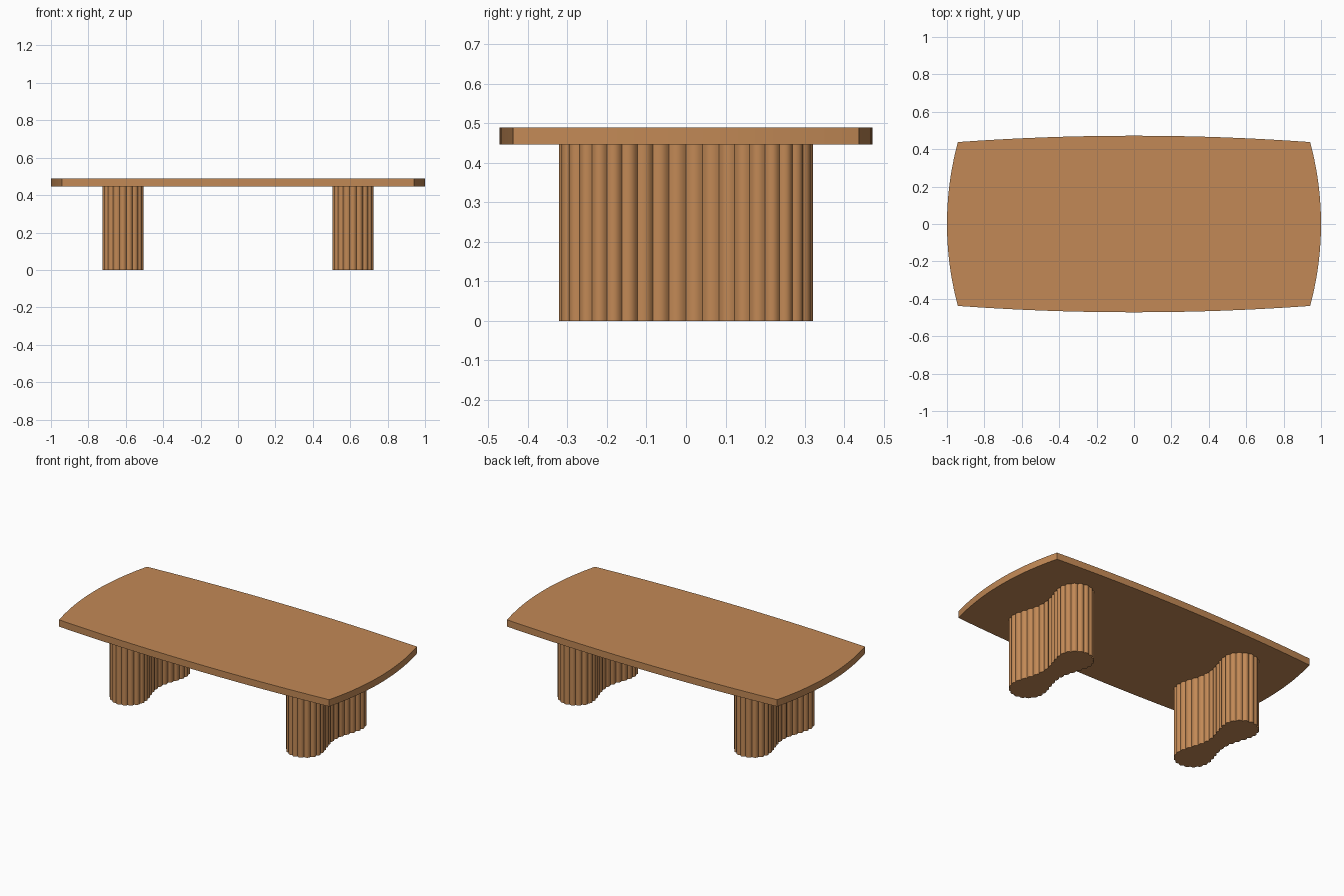
import bpy, bmesh, math
from mathutils import Vector

if "Cube" in bpy.data.objects:
    bpy.data.objects.remove(bpy.data.objects["Cube"])

wood = bpy.data.materials.new("warm wood")
wood.diffuse_color = (0.54, 0.25, 0.092, 1)
wood.use_nodes = True
wood.node_tree.nodes["Principled BSDF"].inputs["Base Color"].default_value = wood.diffuse_color


def prism(name, outline, z0, z1, smooth=False):
    """Extrude a closed counter-clockwise outline from z0 to z1."""
    bm = bmesh.new()
    base = bm.faces.new([bm.verts.new((x, y, z0)) for x, y in outline])
    ext = bmesh.ops.extrude_face_region(bm, geom=[base], use_keep_orig=True)
    verts = [g for g in ext["geom"] if isinstance(g, bmesh.types.BMVert)]
    bmesh.ops.translate(bm, verts=verts, vec=(0, 0, z1 - z0))
    bmesh.ops.recalc_face_normals(bm, faces=bm.faces)
    me = bpy.data.meshes.new(name)
    bm.to_mesh(me)
    bm.free()
    me.materials.append(wood)
    ob = bpy.data.objects.new(name, me)
    bpy.context.collection.objects.link(ob)
    if smooth:
        bpy.ops.object.select_all(action='DESELECT')
        bpy.context.view_layer.objects.active = ob
        ob.select_set(True)
        bpy.ops.object.shade_smooth_by_angle(angle=math.radians(30))
    return ob


# Tabletop: four bowed edges meeting at crisp corners
CX, CY, BOW_X, BOW_Y, SEG = 0.942, 0.438, 0.058, 0.034, 20
top = []
for i in range(SEG):
    u = -1 + 2 * i / SEG
    top.append((CX * u, -CY - BOW_Y * (1 - u * u)))
for i in range(SEG):
    u = -1 + 2 * i / SEG
    top.append((CX + BOW_X * (1 - u * u), CY * u))
top += [(-x, -y) for x, y in top]
prism("tabletop", top, 0.447, 0.49)


# Leg section: peanut shaped curve with a narrow waist
def peanut(t):
    c, s = math.cos(t), math.sin(t)
    return Vector((-s * (0.065 + 0.2556 * c**2 - 0.1506 * c**4), 0.322 * c))


FLUTES, STEPS, DEPTH = 38, 6, 0.010
fine = [peanut(2 * math.pi * i / 4000) for i in range(4001)]
dist = [0.0]
for a, b in zip(fine, fine[1:]):
    dist.append(dist[-1] + (b - a).length)

# Even spacing along the curve, pulled inward between rounded flutes
section, j = [], 0
count = FLUTES * STEPS
for k in range(count):
    target = dist[-1] * k / count
    while dist[j + 1] < target:
        j += 1
    tangent = (fine[j + 1] - fine[j - 1 if j else -2]).normalized()
    outward = Vector((tangent.y, -tangent.x))
    u = (k / STEPS + 0.5) % 1.0
    section.append(fine[j] - outward * DEPTH * (2 * u - 1) ** 2)

# Two fluted legs
for name, side in (("left_leg", -1), ("right_leg", 1)):
    prism(name, [(p.x + side * 0.615, p.y) for p in section], 0, 0.447, True)
